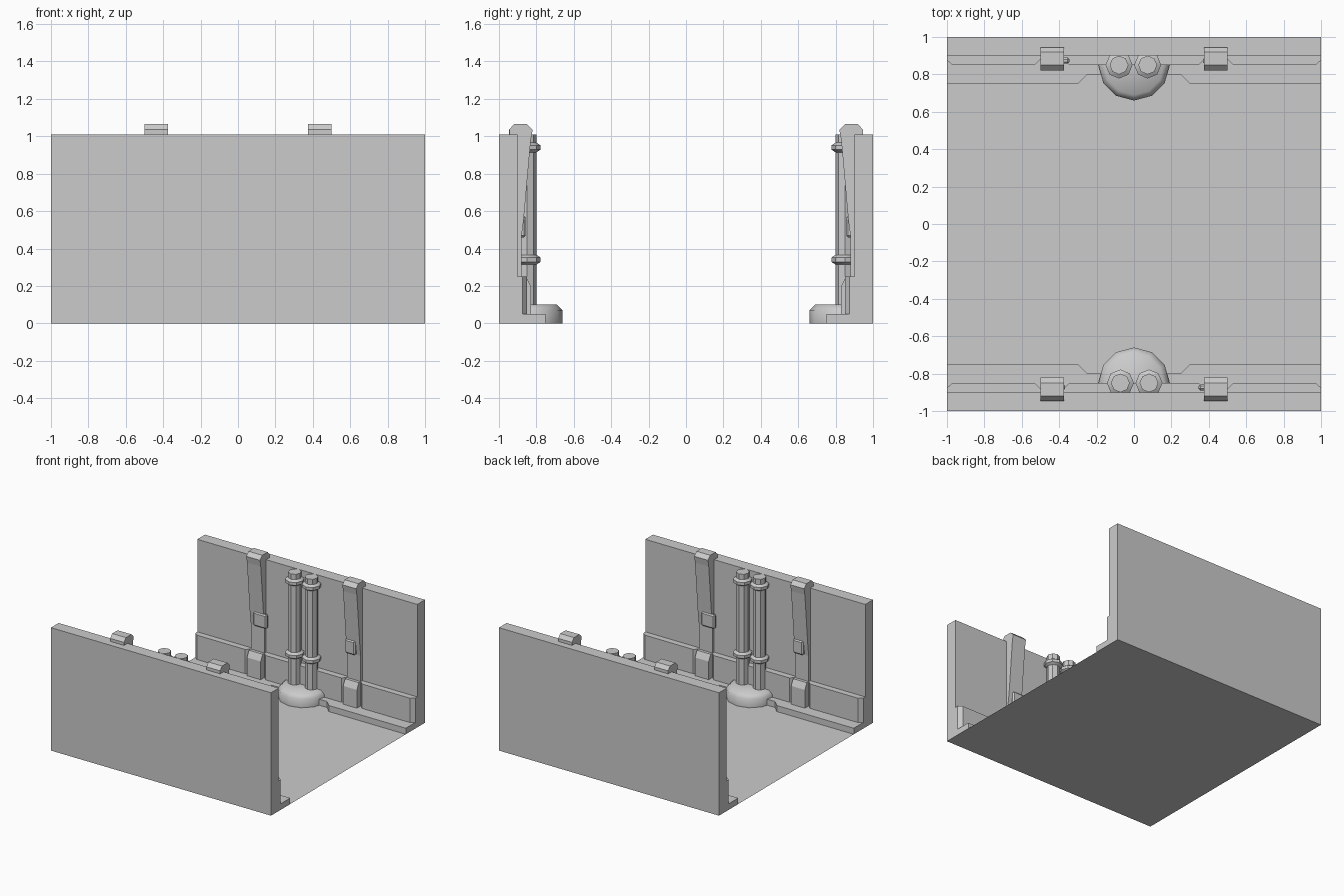
import bpy, bmesh, math
from mathutils import Vector

if "Cube" in bpy.data.objects:
    bpy.data.objects.remove(bpy.data.objects["Cube"])

parts = []

def finish(name, bm, smooth=None):
    bmesh.ops.recalc_face_normals(bm, faces=bm.faces)
    me = bpy.data.meshes.new(name)
    bm.to_mesh(me)
    bm.free()
    ob = bpy.data.objects.new(name, me)
    bpy.context.collection.objects.link(ob)
    if smooth:
        bpy.ops.object.select_all(action='DESELECT')
        ob.select_set(True)
        bpy.context.view_layer.objects.active = ob
        bpy.ops.object.shade_smooth_by_angle(angle=math.radians(smooth))
    parts.append(ob)
    return ob

def extrude(name, pts, vec):
    bm = bmesh.new()
    f = bm.faces.new([bm.verts.new(p) for p in pts])
    r = bmesh.ops.extrude_face_region(bm, geom=[f], use_keep_orig=True)
    bmesh.ops.translate(bm, vec=vec, verts=[v for v in r["geom"] if isinstance(v, bmesh.types.BMVert)])
    return finish(name, bm)

def box(name, x0, x1, y0, y1, z0, z1):
    return extrude(name, [(x0, y0, z0), (x1, y0, z0), (x1, y1, z0), (x0, y1, z0)], (0, 0, z1 - z0))

def lathe(name, cx, cy, profile, n, smooth, clip_y=None):
    bm = bmesh.new()
    rings = [[bm.verts.new((cx + r * math.cos(2 * math.pi * i / n),
                            cy + r * math.sin(2 * math.pi * i / n), z)) for i in range(n)]
             for r, z in profile]
    for a, b in zip(rings, rings[1:]):
        for i in range(n):
            j = (i + 1) % n
            bm.faces.new((a[i], a[j], b[j], b[i]))
    bm.faces.new(rings[0])
    bm.faces.new(rings[-1])
    if clip_y is not None:
        bmesh.ops.bisect_plane(bm, geom=bm.verts[:] + bm.edges[:] + bm.faces[:],
                               plane_co=Vector((0, clip_y, 0)), plane_no=Vector((0, 1, 0)),
                               clear_outer=True)
    return finish(name, bm, smooth)

# wall, built on the +y side
box("wall", -1, 1, 0.9, 1, 0, 1.01)

# baseboard with chamfered panel ends, notched behind each strap
half = [(0.345, 0.85), (0.375, 0.88), (0.5, 0.88), (0.53, 0.85), (0.97, 0.85), (1, 0.875), (1, 0.9)]
outline = half + [(-x, y) for x, y in reversed(half)]
extrude("baseboard", [(x, y, 0) for x, y in outline], (0, 0, 0.25))

# low floor ledge, set back around the pipe base
half = [(0.25, 0.8), (0.3, 0.75), (1, 0.75), (1, 0.9)]
outline = half + [(-x, y) for x, y in reversed(half)]
extrude("floor_ledge", [(x, y, 0) for x, y in outline], (0, 0, 0.05))

# pipe base and the two pipes with collars
lathe("pipe_base", 0, 0.85, [(0.19, 0), (0.19, 0.07), (0.16, 0.1)], 12, 50, 0.9)
profile = [(0.05, 0)]
for z in (0.34, 0.94):
    profile += [(0.05, z - 0.026), (0.072, z - 0.012), (0.072, z + 0.012), (0.05, z + 0.026)]
profile.append((0.05, 1.01))
for x in (-0.08, 0.073):
    lathe("pipe", x, 0.85, profile, 8, 30)

# straps hooked over the wall, each with a foot and a buckle
strap = [(0.945, 1.0), (0.945, 1.035), (0.92, 1.065), (0.85, 1.065), (0.82, 1.035),
         (0.83, 0.98), (0.868, 0.55), (0.88, 0.46), (0.88, 0.2), (0.91, 0.2), (0.91, 1.0)]
foot = [(0.9, 0.25), (0.855, 0.25), (0.83, 0.2), (0.83, 0.04), (0.9, 0.04)]
for x, bx, bw in ((-0.437, -0.405, 0.06), (0.437, 0.415, 0.047)):
    extrude("strap", [(x - 0.0625, y, z) for y, z in strap], (0.125, 0, 0))
    extrude("strap_foot", [(x - 0.0625, y, z) for y, z in foot], (0.125, 0, 0))
    buckle = box("buckle", bx - bw, bx + bw, 0.857, 0.89, 0.46, 0.575)
    bev = buckle.modifiers.new("bevel", 'BEVEL')
    bev.width = 0.01
    bev.segments = 1

# the opposite wall is the same set turned half way round
for ob in parts[:]:
    twin = ob.copy()
    twin.name = ob.name.split(".")[0] + "_front"
    twin.rotation_euler.z = math.pi
    bpy.context.collection.objects.link(twin)

# thin floor sheet
bm = bmesh.new()
bm.faces.new([bm.verts.new(p) for p in ((-1, -0.9, 0), (1, -0.9, 0), (1, 0.9, 0), (-1, 0.9, 0))])
finish("floor", bm)
